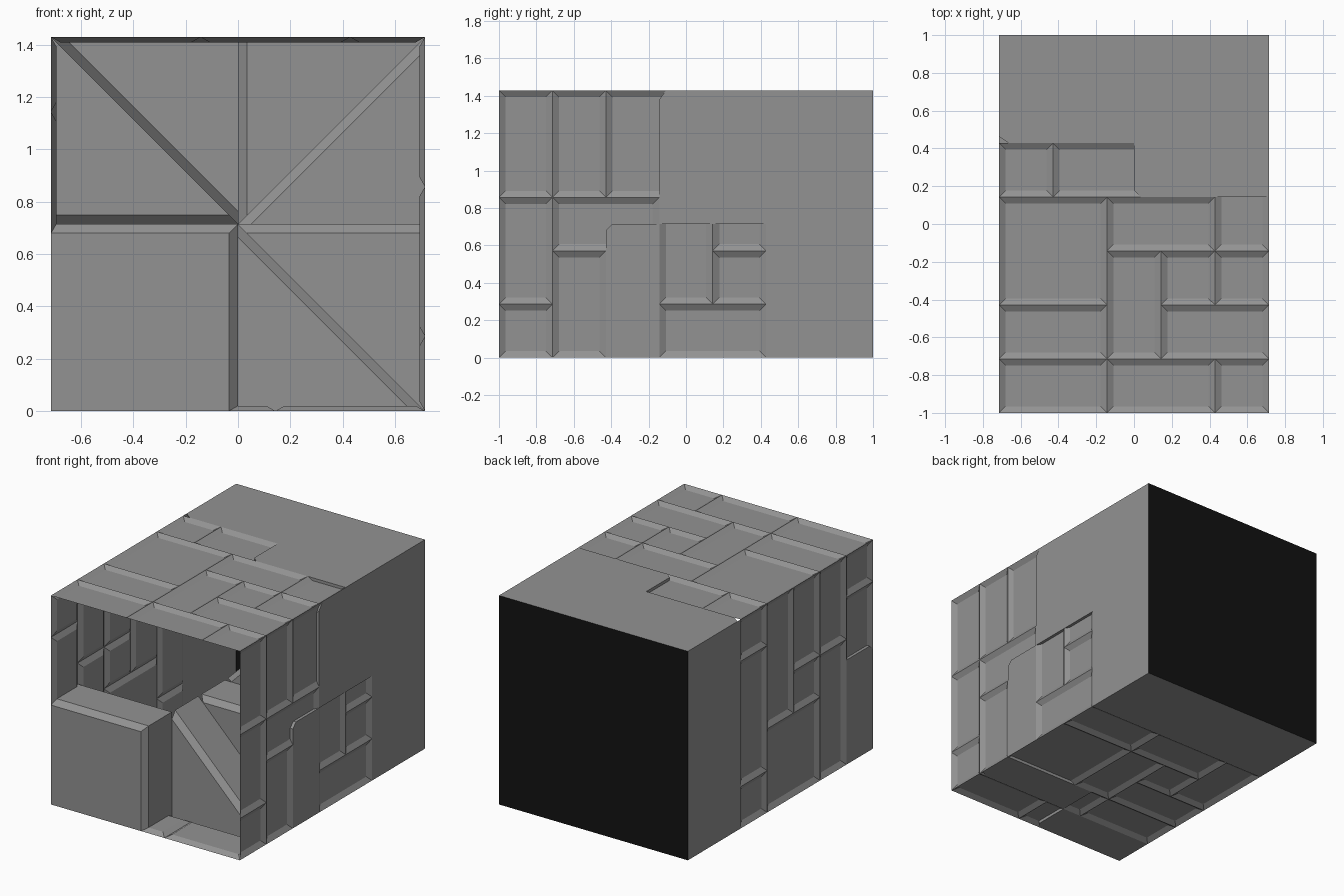
import bpy, bmesh
from mathutils import Vector

if "Cube" in bpy.data.objects:
    bpy.data.objects.remove(bpy.data.objects["Cube"])

U = 2 / 7          # grid unit: block is 5 x 5 x 7 units
H = 2.5 * U        # half width, also centre height
BEV = 0.035        # chamfer width
DEEP = 0.02        # how far wall panels stand inward


def material(name, v):
    m = bpy.data.materials.new(name)
    m.diffuse_color = (v, v, v, 1)
    m.use_nodes = True
    m.node_tree.nodes["Principled BSDF"].inputs["Base Color"].default_value = m.diffuse_color
    return m


GREY = material("stone_grey", 0.29)
BLACK = material("dark_back", 0.006)


def finish(bm, name, mat=GREY):
    bmesh.ops.recalc_face_normals(bm, faces=bm.faces[:])
    me = bpy.data.meshes.new(name)
    bm.to_mesh(me)
    bm.free()
    me.materials.append(mat)
    ob = bpy.data.objects.new(name, me)
    bpy.context.collection.objects.link(ob)
    return ob


def step(name, pts, y0, y1, chamfered):
    """Prism from an x/z outline; chamfers the listed front edges."""
    bm = bmesh.new()
    front = [bm.verts.new((x, y0, z)) for x, z in pts]
    back = [bm.verts.new((x, y1, z)) for x, z in pts]
    n = len(pts)
    bm.faces.new(front)
    rear = bm.faces.new(back[::-1])
    for i in range(n):
        j = (i + 1) % n
        bm.faces.new((front[i], back[i], back[j], front[j]))
    bmesh.ops.recalc_face_normals(bm, faces=bm.faces[:])
    if y1 == 1:                      # the black back panel closes these
        bmesh.ops.delete(bm, geom=[rear], context='FACES_ONLY')
    edges = [bm.edges.get((front[i], front[(i + 1) % n])) for i in chamfered]
    bmesh.ops.bevel(bm, geom=edges, offset=BEV, segments=1, affect='EDGES')
    return finish(bm, name)


def wall(name, origin, du, dv, inward, rects):
    """Sheet of pillow panels, rects are (u0, u1, v0, v1) in grid units."""
    bm = bmesh.new()
    o, du, dv, inward = map(Vector, (origin, du, dv, inward))
    for u0, u1, v0, v1 in rects:
        def ring(inset, depth):
            a, b = u0 * U + inset, u1 * U - inset
            c, d = v0 * U + inset, v1 * U - inset
            return [bm.verts.new(o + du * p + dv * q + inward * depth)
                    for p, q in ((a, c), (b, c), (b, d), (a, d))]
        rim, top = ring(0, 0), ring(BEV, DEEP)
        bm.faces.new(top)
        for i in range(4):
            j = (i + 1) % 4
            bm.faces.new((rim[i], rim[j], top[j], top[i]))
    return finish(bm, name)


# Spiral steps: square first block, then triangular wedges around the centre
C, T = (0, H), 2 * H
step("first_step", [(-H, 0), (0, 0), C, (-H, H)], -1, -1 + U, (1, 2))
rim_points = [(0, 0), (H, 0), (H, H), (H, T), (0, T), (-H, T), (-H, H)]
for k in range(6):
    y0 = -1 + (k + 1) * U
    y1 = y0 + U if k < 2 else 1      # upper wedges run to the back
    step("wedge_step", [C, rim_points[k], rim_points[k + 1]], y0, y1, (2,))

# Panelled walls around the passage
wall("roof_panels", (-H, -1, T), (1, 0, 0), (0, 1, 0), (0, 0, -1), [
    (0, 2, 0, 1), (2, 4, 0, 1), (4, 5, 0, 1), (0, 2, 1, 2), (2, 3, 1, 3),
    (3, 5, 1, 2), (0, 2, 2, 4), (3, 4, 2, 3), (4, 5, 2, 3), (2, 4, 3, 4),
    (4, 5, 3, 5), (0, 1, 4, 5), (1, 4, 4, 5)])
wall("right_panels", (H, -1, 0), (0, 1, 0), (0, 0, 1), (-1, 0, 0), [
    (0, 1, 0, 1), (0, 1, 1, 3), (0, 1, 3, 5), (1, 2, 0, 2), (1, 3, 2, 3),
    (1, 2, 3, 5), (2, 4, 3, 5), (2, 3, 0, 2), (3, 5, 0, 1), (3, 4, 1, 3),
    (4, 5, 1, 2), (4, 5, 2, 3)])
wall("left_panels", (-H, -1, 0), (0, 1, 0), (0, 0, 1), (1, 0, 0), [
    (0, 1, 0, 2), (0, 1, 2, 4), (0, 1, 4, 5), (1, 2, 0, 3), (1, 2, 3, 5),
    (2, 3, 2, 3), (2, 3, 3, 5), (2, 4, 0, 2), (3, 4, 2, 5),
    (4, 5, 0, 1), (4, 5, 1, 4), (4, 5, 4, 5)])
wall("floor_panels", (-H, -1, 0), (1, 0, 0), (0, 1, 0), (0, 0, 1), [
    (0, 3, 0, 1), (3, 5, 0, 1), (0, 2, 1, 2), (2, 3, 1, 2), (3, 5, 1, 4),
    (0, 2, 2, 3), (2, 3, 2, 4), (1, 2, 3, 4), (0, 1, 3, 5), (1, 3, 4, 5),
    (3, 5, 4, 5)])

# Plain rear shell: floor and two sides
bm = bmesh.new()
profile = [(-H, T), (-H, 0), (H, 0), (H, T)]
a = [bm.verts.new((x, -1 + 5 * U, z)) for x, z in profile]
b = [bm.verts.new((x, 1, z)) for x, z in profile]
for i in range(3):
    bm.faces.new((a[i], a[i + 1], b[i + 1], b[i]))
finish(bm, "rear_shell")

# Black back panel
bm = bmesh.new()
bm.faces.new([bm.verts.new((x, 1, z)) for x, z in profile])
finish(bm, "back_panel", BLACK)
